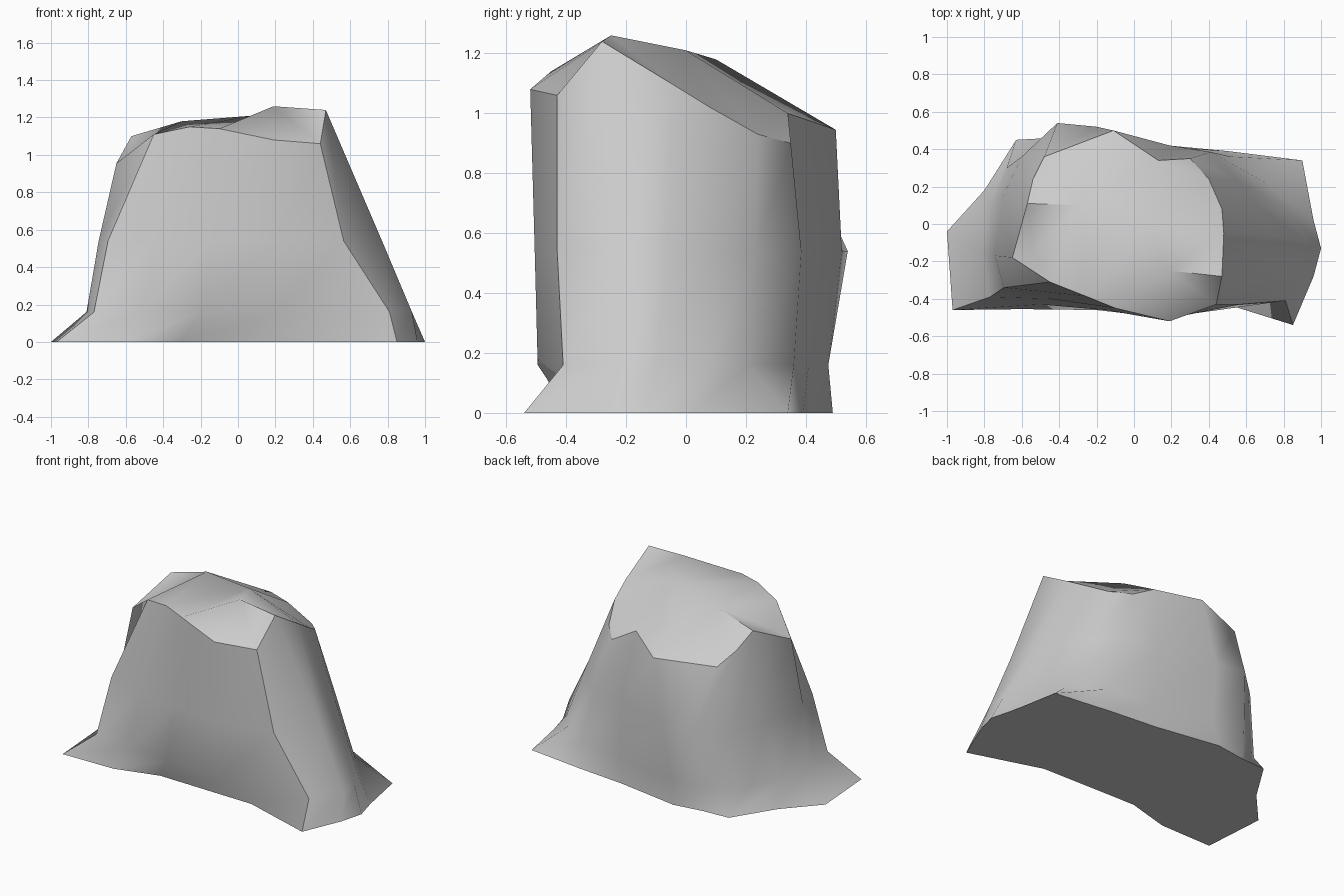
import bpy, bmesh
from mathutils import Vector
from mathutils.geometry import delaunay_2d_cdt

if "Cube" in bpy.data.objects:
    bpy.data.objects.remove(bpy.data.objects["Cube"])

# Horizontal outlines of the boulder, counterclockwise from the front left corner
base = [(-.97, -.46), (-.6, -.455), (-.31, -.375), (.37, -.39), (.85, -.54), (.96, -.28),
        (1, -.13), (.96, .02), (.9, .34), (.5, .39), (.18, .42),
        (-.25, .49), (-.45, .46), (-.63, .45), (-.8, .18), (-1, -.04)]
foot = [(-.77, -.39), (-.5, -.43), (-.2, -.46), (.2, -.495), (.81, -.41), (.93, -.22),
        (.93, -.10), (.82, .08), (.72, .21), (.52, .36), (.2, .41),
        (-.22, .475), (-.46, .47), (-.68, .30), (-.77, .10), (-.81, -.15)]
waist = [(-.695, -.34), (-.45, -.40), (-.15, -.46), (.19, -.505), (.565, -.43), (.77, -.22),
         (.73, -.06), (.66, .10), (.56, .23), (.41, .385), (.19, .42),
         (-.2, .52), (-.41, .54), (-.60, .36), (-.70, .15), (-.745, -.17)]

# Uneven top rim
rim = [(-.45, -.31, 1.11), (-.26, -.385, 1.15), (-.1, -.45, 1.14), (.19, -.52, 1.08),
       (.44, -.43, 1.06), (.47, -.28, 1.24), (.48, -.05, 1.10), (.47, .08, 1.02),
       (.40, .24, .93), (.30, .35, .90), (.13, .34, 1.0), (-.11, .50, .945),
       (-.48, .36, .93), (-.54, .24, 1.01), (-.57, .11, 1.10), (-.65, -.18, .955)]
peaks = [(.19, -.25, 1.26), (.08, 0, 1.21), (-.3, .1, 1.18), (-.05, .22, 1.07),
         (-.54, -.15, 1.0)]

bm = bmesh.new()
rings = [[bm.verts.new((x, y, z)) for x, y in outline]
         for outline, z in ((base, 0), (foot, .16), (waist, .54))]
rings.append([bm.verts.new(p) for p in rim])
n = len(base)

# Sides
for low, high in zip(rings, rings[1:]):
    for i in range(n):
        j = (i + 1) % n
        bm.faces.new((low[i], low[j], high[j], high[i]))

# Underside
bm.faces.new(rings[0][::-1])

# Faceted crown between the rim and the inner peaks
crown = rings[-1] + [bm.verts.new(p) for p in peaks]
result = delaunay_2d_cdt([Vector(v.co.xy) for v in crown],
                         [(i, (i + 1) % n) for i in range(n)], [], 0, 1e-5)
for tri in result[2]:
    ids = [result[3][k][0] for k in tri]
    c = sum((crown[i].co for i in ids), Vector()) / 3
    # keep only triangles inside the rim
    inside = False
    for i in range(n):
        a, b = crown[i].co, crown[(i + 1) % n].co
        if (a.y > c.y) != (b.y > c.y) and c.x < a.x + (c.y - a.y) * (b.x - a.x) / (b.y - a.y):
            inside = not inside
    if inside:
        bm.faces.new([crown[i] for i in ids])

# Sharp rim and sharp front corners
bm.normal_update()
bmesh.ops.recalc_face_normals(bm, faces=bm.faces)
sharp = [(rings[-1][i], rings[-1][(i + 1) % n]) for i in range(n)]
sharp += [(rings[k][c], rings[k + 1][c]) for k in range(3) for c in (0, 4)]
for pair in sharp:
    bm.edges.get(pair).smooth = False
mesh = bpy.data.meshes.new("boulder")
bm.to_mesh(mesh)
bm.free()
boulder = bpy.data.objects.new("boulder", mesh)
bpy.context.collection.objects.link(boulder)

# Smooth sides with sharp crown and base edges
bpy.context.view_layer.objects.active = boulder
boulder.select_set(True)
bpy.ops.object.shade_smooth_by_angle(angle=0.9, keep_sharp_edges=True)
